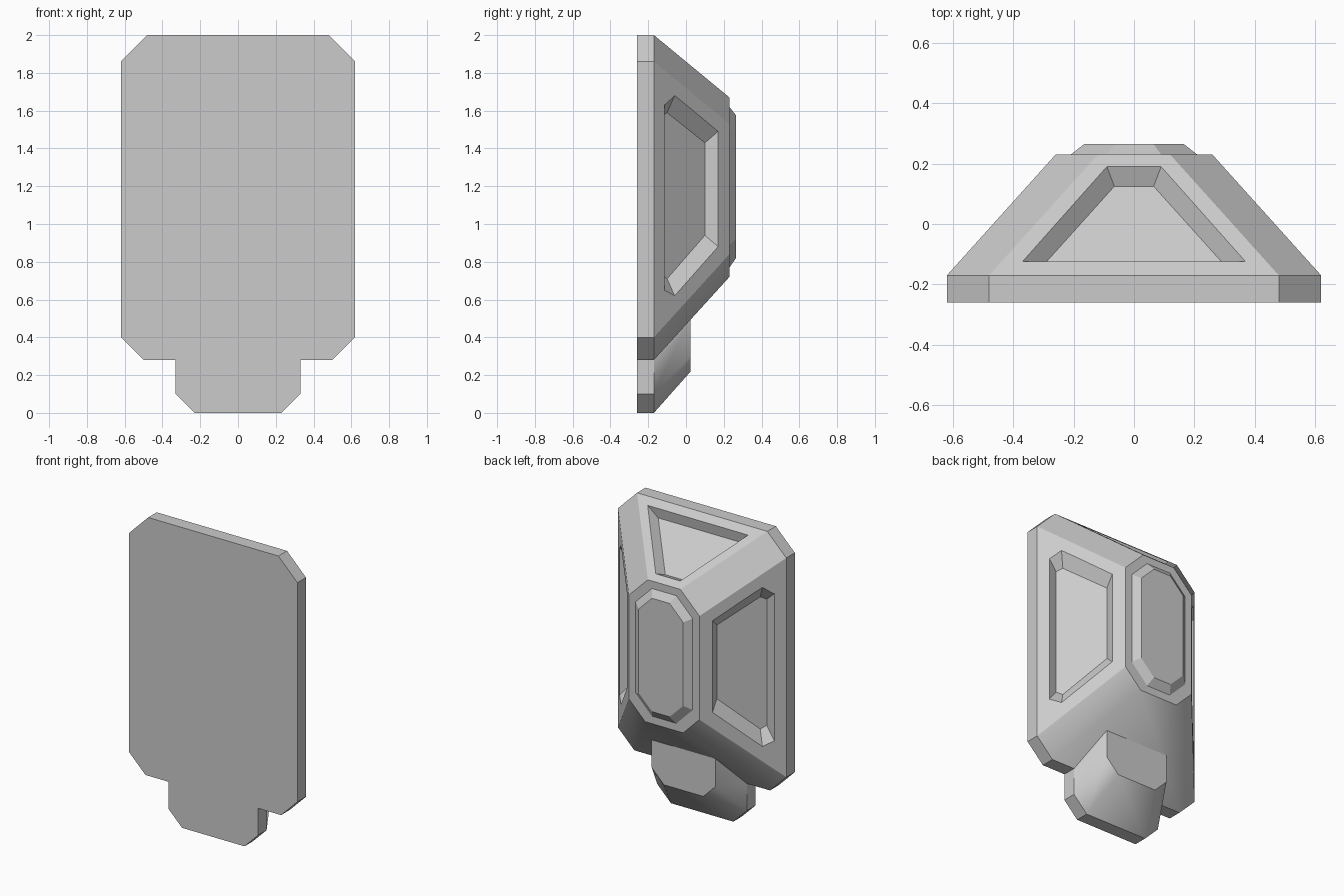
import bpy, bmesh

cube = bpy.data.objects.get("Cube")
if cube:
    bpy.data.objects.remove(cube)

grey = bpy.data.materials.new("plain_grey")
grey.use_nodes = True
colour = (0.6, 0.6, 0.6, 1)
grey.diffuse_color = colour
grey.node_tree.nodes["Principled BSDF"].inputs["Base Color"].default_value = colour


def loft(name, loops):
    """Closed solid through matching loops of points."""
    bm = bmesh.new()
    rings = [[bm.verts.new(p) for p in loop] for loop in loops]
    for a, b in zip(rings, rings[1:]):
        for i in range(len(a)):
            j = (i + 1) % len(a)
            bm.faces.new((a[i], a[j], b[j], b[i]))
    bm.faces.new(rings[0])
    bm.faces.new(rings[-1])
    bmesh.ops.recalc_face_normals(bm, faces=bm.faces)
    mesh = bpy.data.meshes.new(name)
    bm.to_mesh(mesh)
    bm.free()
    mesh.materials.append(grey)
    obj = bpy.data.objects.new(name, mesh)
    bpy.context.collection.objects.link(obj)
    return obj


def octagon(y, half, low, high, cut_low, cut_high):
    """Upright chamfered rectangle at depth y."""
    right = [(half - cut_low, low), (half, low + cut_low),
             (half, high - cut_high), (half - cut_high, high)]
    return [(x, y, z) for x, z in right] + [(-x, y, z) for x, z in reversed(right)]


def soften(obj, rule):
    for face in obj.data.polygons:
        face.use_smooth = rule(face.normal, face.center)


def cut_pocket(target, opening, floor):
    """Cut a tapered recess; the cutter overshoots the surface."""
    outer = [[o + 0.4 * (o - f) for o, f in zip(p, q)] for p, q in zip(opening, floor)]
    cutter = loft("pocket_cutter", [outer, floor])
    cutter.hide_render = True
    mod = target.modifiers.new("pocket", 'BOOLEAN')
    mod.operation = 'DIFFERENCE'
    mod.solver = 'EXACT'
    mod.object = cutter
    bpy.context.view_layer.objects.active = target
    bpy.ops.object.modifier_apply(modifier=mod.name)
    bpy.data.objects.remove(cutter)


# Main body: flat front slab tapering to a narrow back
body = loft("body", [octagon(-0.26, 0.62, 0.28, 2.0, 0.12, 0.14),
                     octagon(-0.17, 0.62, 0.28, 2.0, 0.12, 0.14),
                     octagon(0.23, 0.26, 0.72, 1.67, 0.12, 0.14)])
soften(body, lambda n, c: n.z < -0.1 and c.y > -0.17)

# Recess in the sloping top
def on_top(x, y, depth=0):
    return (x, y, 2.0 - 0.825 * (y + 0.17) - depth)

opening = [(-0.37, -0.125), (0.37, -0.125), (0.09, 0.19), (-0.09, 0.19)]
floor = [(-0.30, -0.136), (0.30, -0.136), (0.065, 0.125), (-0.065, 0.125)]
cut_pocket(body, [on_top(*p) for p in opening], [on_top(*p, 0.078) for p in floor])

# Recesses in the two sloping sides
def on_side(side, y, z, depth=0):
    return (side * (0.62 - 0.9 * (y + 0.17) - depth), y, z)

opening = [(-0.06, 1.68), (0.17, 1.49), (0.17, 0.88), (-0.06, 0.62), (-0.115, 0.65), (-0.115, 1.63)]
floor = [(-0.10, 1.59), (0.10, 1.43), (0.10, 0.94), (-0.10, 0.71), (-0.13, 0.73), (-0.13, 1.57)]
for side in (1, -1):
    cut_pocket(body, [on_side(side, *p) for p in opening],
               [on_side(side, *p, 0.08) for p in floor])

# Raised panel on the back
loft("back_panel", [octagon(0.22, 0.21, 0.77, 1.62, 0.12, 0.12),
                    octagon(0.23, 0.21, 0.77, 1.62, 0.12, 0.12),
                    octagon(0.265, 0.165, 0.82, 1.575, 0.10, 0.10)])

# Tab at the bottom, its top edge following the underside of the body
def tab_loop(y, half, low, high, cut):
    right = [(half - cut, low), (half, low + cut), (half, high)]
    return [(x, y, z) for x, z in right] + [(-x, y, z) for x, z in reversed(right)]

tab = loft("bottom_tab", [tab_loop(-0.26, 0.33, 0.0, 0.28, 0.10),
                          tab_loop(-0.17, 0.33, 0.0, 0.285, 0.10),
                          tab_loop(0.025, 0.235, 0.22, 0.51, 0.09)])
soften(tab, lambda n, c: c.y > -0.17 and n.y < 0.95 and n.z < 0.3)
